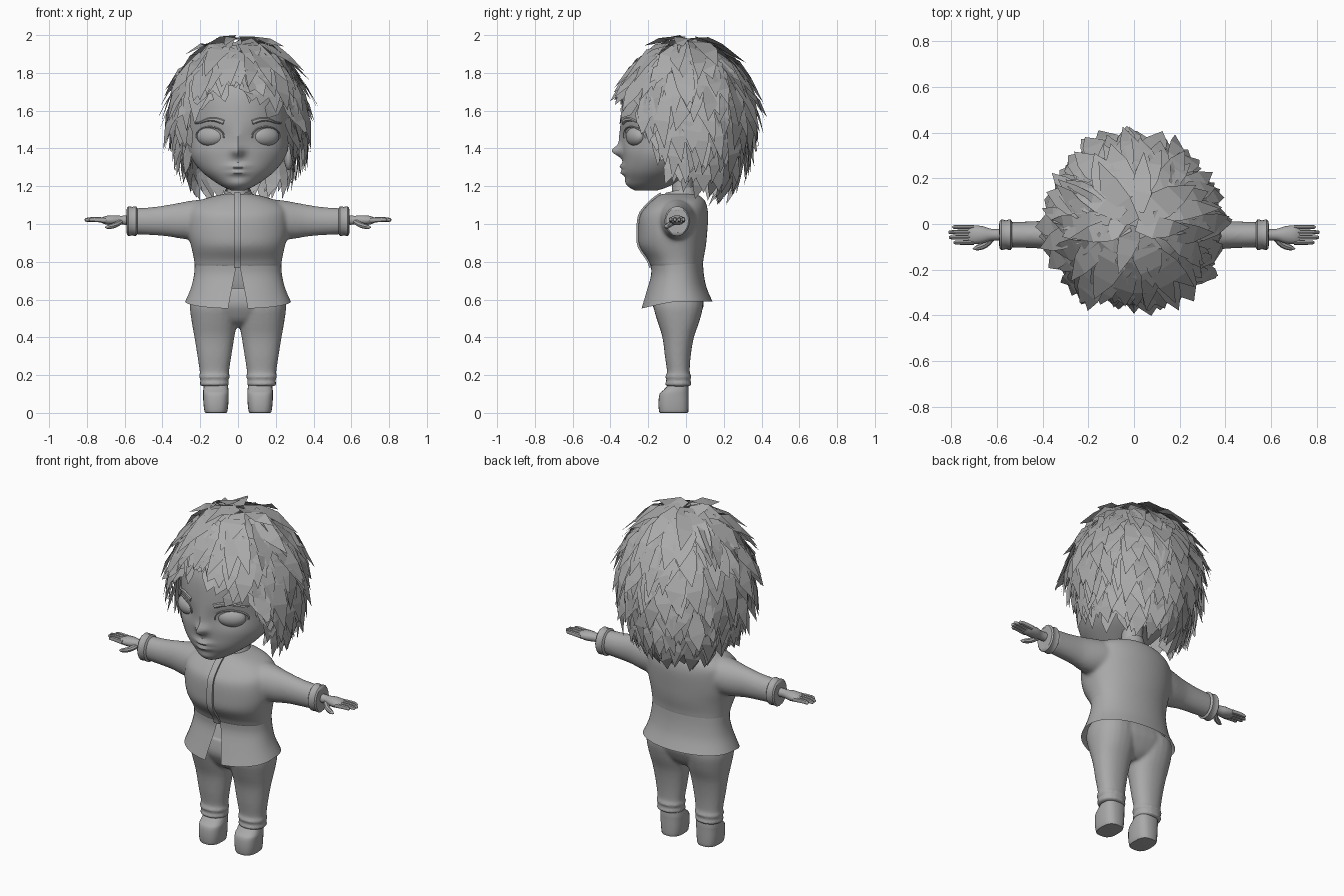
import bpy, bmesh, math, random
from mathutils import Vector

if "Cube" in bpy.data.objects:
    bpy.data.objects.remove(bpy.data.objects["Cube"])

random.seed(4)
grey = bpy.data.materials.new("plain_grey")
grey.diffuse_color = (0.4, 0.4, 0.4, 1)
grey.use_nodes = True
grey.node_tree.nodes["Principled BSDF"].inputs["Base Color"].default_value = grey.diffuse_color


def finish(name, verts, faces):
    """Make a mesh object with consistent normals."""
    me = bpy.data.meshes.new(name)
    me.from_pydata([tuple(v) for v in verts], [], faces)
    bm = bmesh.new()
    bm.from_mesh(me)
    bmesh.ops.recalc_face_normals(bm, faces=bm.faces)
    bm.to_mesh(me)
    bm.free()
    me.materials.append(grey)
    ob = bpy.data.objects.new(name, me)
    bpy.context.collection.objects.link(ob)
    return ob


def skin(name, rings, cyclic=True, caps=True):
    """Bridge equal-length point rings."""
    n = len(rings[0])
    verts = [v for r in rings for v in r]
    faces = []
    for i in range(len(rings) - 1):
        for j in range(n if cyclic else n - 1):
            k = (j + 1) % n
            faces.append((i * n + j, i * n + k, (i + 1) * n + k, (i + 1) * n + j))
    if caps:
        faces += [tuple(range(n)), tuple(range(len(verts) - n, len(verts)))]
    return finish(name, verts, faces)


def smooth(rows, steps):
    """Catmull-Rom interpolation of number rows."""
    out = []
    for i in range(len(rows) - 1):
        p = [rows[max(i - 1, 0)], rows[i], rows[i + 1], rows[min(i + 2, len(rows) - 1)]]
        for s in range(steps):
            t = s / steps
            out.append([b + .5 * t * (c - a + t * (2 * a - 5 * b + 4 * c - d + t * (3 * (b - c) + d - a)))
                        for a, b, c, d in zip(*p)])
    return out + [list(rows[-1])]


def lerp(x, table):
    for (x0, y0), (x1, y1) in zip(table, table[1:]):
        if x <= x1:
            return y0 + (y1 - y0) * max(0, (x - x0) / (x1 - x0))
    return table[-1][1]


def power(v, e):
    return math.copysign(abs(v) ** e, v)


def column(name, rows, cx=0, n=24, steps=3, e=1.0, ey=None):
    """Upright loft; rows are (z, half width, front y, back y)."""
    rings = []
    for z, rx, yf, yb in smooth(rows, steps):
        angles = [2 * math.pi * j / n for j in range(n)]
        rings.append([(cx + rx * power(math.sin(a), e),
                       (yf + yb) / 2 - (yb - yf) / 2 * power(math.cos(a), ey or e), z) for a in angles])
    return skin(name, rings)


def tube(name, rows, n=12, steps=3, up=(0, 0, 1), turn=0):
    """Sweep; rows are (x, y, z, side radius, up radius)."""
    rows = smooth(rows, steps)
    pts = [Vector(r[:3]) for r in rows]
    rings = []
    for i, p in enumerate(pts):
        t = (pts[min(i + 1, len(pts) - 1)] - pts[max(i - 1, 0)]).normalized()
        side = t.cross(Vector(up)).normalized()
        top = side.cross(t)
        angles = [2 * math.pi * j / n + turn for j in range(n)]
        rings.append([p + side * math.cos(a) * rows[i][3] + top * math.sin(a) * rows[i][4] for a in angles])
    return skin(name, rings)


def ball(name, loc, radii, rot_z=0):
    bm = bmesh.new()
    bmesh.ops.create_uvsphere(bm, u_segments=24, v_segments=14, radius=1)
    me = bpy.data.meshes.new(name)
    bm.to_mesh(me)
    bm.free()
    me.materials.append(grey)
    ob = bpy.data.objects.new(name, me)
    ob.location, ob.scale, ob.rotation_euler = loc, radii, (0, 0, rot_z)
    bpy.context.collection.objects.link(ob)


def fuse(parts, iterations):
    """Join overlapping closed parts into one soft garment, named after the last."""
    bpy.ops.object.select_all(action='DESELECT')
    for ob in parts:
        ob.select_set(True)
    bpy.context.view_layer.objects.active = parts[-1]
    bpy.ops.object.join()
    re = parts[-1].modifiers.new("fuse", 'REMESH')
    re.mode, re.voxel_size, re.use_smooth_shade = 'VOXEL', .009, True
    soft = parts[-1].modifiers.new("soften", 'SMOOTH')
    soft.factor, soft.iterations = .5, iterations


# Head with nose, lips and eye sockets pushed in or out of the face
HEAD = [(1.178, .035, -.27, -.15), (1.195, .075, -.295, -.10), (1.225, .125, -.312, -.04), (1.28, .195, -.33, .05),
        (1.35, .247, -.335, .13), (1.42, .268, -.34, .2), (1.55, .277, -.345, .27), (1.7, .275, -.325, .28),
        (1.82, .22, -.245, .2), (1.9, .11, -.13, .1), (1.915, .01, -.01, .01)]


def bump(x, z):
    def g(x0, z0, sx, sz):
        return math.exp(-((x - x0) / sx) ** 2 - ((z - z0) / sz) ** 2)
    return (.05 * g(0, 1.385, .028, .028) + .014 * g(0, 1.44, .022, .06) + .02 * g(0, 1.305, .05, .013)
            + .02 * g(0, 1.272, .045, .013) + .012 * g(0, 1.215, .06, .025)
            - .02 * g(math.copysign(.15, x), 1.465, .08, .05))


head = column("head", HEAD, n=72, steps=6)
for v in head.data.vertices:
    if v.co.y < -.15:
        v.co.y -= bump(v.co.x, v.co.z)


def face_y(x, z):
    rx, yf, yb = (lerp(z, [(r[0], r[k]) for r in HEAD]) for k in (1, 2, 3))
    return (yf + yb) / 2 - (yb - yf) / 2 * math.sqrt(max(0, 1 - (x / rx) ** 2)) - bump(x, z)


column("neck", [(1.08, .07, -.09, .05), (1.17, .06, -.075, .035), (1.32, .06, -.07, .05)])
trousers, coat = [], []
for s in (1, -1):
    # Eyes, lids, brows and ears
    ball("eye", (s * .146, -.267, 1.463), (.078, .042, .051), s * math.radians(27))
    lid, brow = [], []
    for k in range(13):
        a = math.pi * (k / 12 * 1.1 - .05)
        x, z = .148 + .074 * math.cos(a), 1.463 + .052 * math.sin(a)
        lid.append((s * x, face_y(s * x, z) - .002, z, .004, .007))
    for k in range(7):
        t = k / 6
        x, z = .075 + .15 * t, 1.538 + .018 * math.sin(math.pi * min(1, t * 1.15)) - .004 * t
        brow.append((s * x, face_y(s * x, z), z, .015 - .011 * t, .009))
    tube("eyelid", lid, n=6, steps=1, up=(0, -1, 0))
    tube("eyebrow", brow, n=6, steps=2, up=(0, -1, 0))
    ball("ear", (s * .268, -.03, 1.36), (.025, .045, .075))

    # Sleeve and rolled cuff
    arm = [(.10, 1.03, .09, .09), (.20, 1.025, .10, .104), (.28, 1.018, .085, .1), (.36, 1.018, .066, .086),
           (.45, 1.015, .059, .075), (.55, 1.015, .056, .07)]
    coat.append(tube("sleeve", [(s * x, -.047, z, ry, rz) for x, z, ry, rz in arm], n=20, steps=2))
    cuff = [(.53, .05, .06), (.54, .067, .079), (.56, .063, .075), (.58, .067, .079), (.59, .05, .06), (.575, .03, .035)]
    tube("cuff", [(s * x, -.047, 1.015, ry, rz) for x, ry, rz in cuff], n=20, steps=2)

    # Hand
    palm = [(.56, .027, .027), (.62, .025, .024), (.66, .037, .027), (.70, .041, .023), (.725, .036, .012)]
    tube("palm", [(s * x, -.047, 1.02, ry, rz) for x, ry, rz in palm], n=14)
    for k, tip in enumerate((.79, .81, .812, .795)):
        y = -.081 + .0225 * k
        tube("finger", [(s * .70, y, 1.02, .01, .014), (s * .76, y, 1.024, .0098, .013),
                        (s * (tip - .008), y, 1.022, .008, .01), (s * tip, y, 1.022, .002, .002)], n=8)
    tube("thumb", [(s * .62, -.06, 1.012, .014, .015), (s * .65, -.09, .995, .015, .015),
                   (s * .685, -.104, .985, .012, .012), (s * .705, -.108, .982, .002, .002)], n=8)

    # Trouser leg with ankle rolls
    trousers.append(column("leg", [
        (.14, .062, -.09, .01), (.15, .08, -.114, .032), (.175, .072, -.1, .02), (.192, .084, -.114, .032),
        (.21, .077, -.1, .02), (.3, .09, -.112, .025), (.4, .106, -.125, .042), (.48, .12, -.15, .07),
        (.56, .13, -.172, .09), (.62, .122, -.165, .088)], s * .125, e=.9))
    # Shoe
    column("shoe", [(0, .052, -.135, .005), (.006, .06, -.142, .012), (.05, .066, -.146, .014),
                    (.10, .068, -.14, .014), (.12, .067, -.12, .014), (.15, .062, -.092, .012)], s * .117, e=.75)

# Hips fused with the legs
fuse(trousers + [column("trousers", [(.455, .05, -.08, .02), (.48, .12, -.125, .05), (.52, .2, -.155, .075),
                                     (.58, .252, -.178, .095), (.66, .225, -.165, .08)], n=32, e=.85)], 6)

# Jacket body fused with the sleeves
BODY = [(.77, .23, -.185, .09), (.81, .233, -.2, .092), (.88, .248, -.246, .105), (.95, .264, -.253, .112),
        (1.04, .266, -.246, .118), (1.09, .252, -.213, .112), (1.13, .19, -.172, .097), (1.16, .075, -.13, .055)]
fuse(coat + [column("jacket", BODY, n=48, ey=.85)], 14)

# Jacket skirt, parted at the front: (z, half width, front y, back y, half gap)
SKIRT = [(.59, .28, -.238, .14, .052), (.66, .25, -.21, .11, .036), (.73, .233, -.185, .095, .018),
         (.79, .229, -.187, .09, .008)]
rings = []
for z, rx, yf, yb, gap in smooth(SKIRT, 3):
    g = math.asin(gap / rx)
    drop = .038 * max(0, (.72 - z) / .13)
    rings.append([(rx * math.sin(a), (yf + yb) / 2 - (yb - yf) / 2 * power(math.cos(a), .85),
                   z - drop * max(0, math.cos(a))) for a in (g + (2 * math.pi - 2 * g) * j / 48 for j in range(49))])
skin("jacket_skirt", rings, cyclic=False, caps=False)

# Front placket
tube("placket", [(-.004, r[2] - .001, r[0], .026, .012) for r in BODY], n=4, up=(0, -1, 0), turn=math.pi / 4)

# Stand-up collar, open at the throat
rings = []
for z, rx, ry, g in ((1.12, .1, .1, .15), (1.155, .078, .09, .25), (1.182, .066, .085, .55), (1.15, .06, .075, .5)):
    rings.append([(rx * math.sin(a), -.035 - ry * math.cos(a), z - .02 * math.cos(a))
                  for a in (g + (2 * math.pi - 2 * g) * j / 24 for j in range(25))])
skin("collar", rings, cyclic=False, caps=False)

# Hair: overlapping pointed locks that run down from the crown
HEM = [(0, 1.68), (25, 1.65), (42, 1.56), (55, 1.42), (70, 1.28), (95, 1.19), (130, 1.15), (180, 1.1)]
LOW = .47


def scalp(theta, phi, lift):
    s, f = math.sin(theta), 1 + lift / .35
    wide = s ** .85 if theta < math.pi / 2 else s
    return Vector((.345 * f * wide * math.sin(phi), -.354 * f * s * math.cos(phi),
                   1.55 + (.41 if theta < math.pi / 2 else LOW) * (1 + max(0, lift)) * math.cos(theta)))


verts, faces = [], []
for row in range(16):
    start = .05 + row * .13
    count = max(5, int(2 * math.pi * math.sin(start) * .35 / .068))
    for k in range(count):
        phi = 2 * math.pi * (k + .5 * (row % 2) + random.uniform(-.35, .35)) / count
        t0 = start + random.uniform(-.07, .07)
        side = abs((math.degrees(phi) + 180) % 360 - 180)
        h = lerp(side, HEM) - 1.55
        limit = math.acos(max(-1, min(1, h / (.41 if h > 0 else LOW)))) + random.uniform(-.16, .07)
        t1 = min(t0 + random.uniform(.5, .85), limit)
        if t1 - t0 < .2:
            continue
        width = random.uniform(.045, .07)
        sway = random.uniform(-.25, .25)
        flare = random.uniform(.02, .09)
        root = -.055 * max(0, min(1, (t0 - 1) / .6)) * (side > 60)
        b = len(verts)
        for u, w in ((0, .6), (.35, 1), (.65, .75)):
            th = max(.02, t0 + (t1 - t0) * u)
            p = scalp(th, phi + sway * u, root + (flare - root) * u ** 1.3)
            across = Vector((math.cos(phi), math.sin(phi), 0)) * width * w
            tilt = Vector((0, 0, random.uniform(-.018, .018)))
            verts += [p - across + tilt, p + across - tilt]
        verts.append(scalp(t1, phi + sway, flare))
        faces += [(b, b + 1, b + 3, b + 2), (b + 2, b + 3, b + 5, b + 4), (b + 4, b + 5, b + 6)]
top = max(v.z for v in verts)
for v in verts:
    if v.z > 1.85:
        v.z = 1.85 + (v.z - 1.85) * .15 / (top - 1.85)
finish("hair", verts, faces)

# Smooth shading everywhere except the faceted hair
for ob in bpy.context.collection.objects:
    ob.select_set(ob.name != "hair")
bpy.context.view_layer.objects.active = head
bpy.ops.object.shade_smooth_by_angle(angle=math.radians(40))
